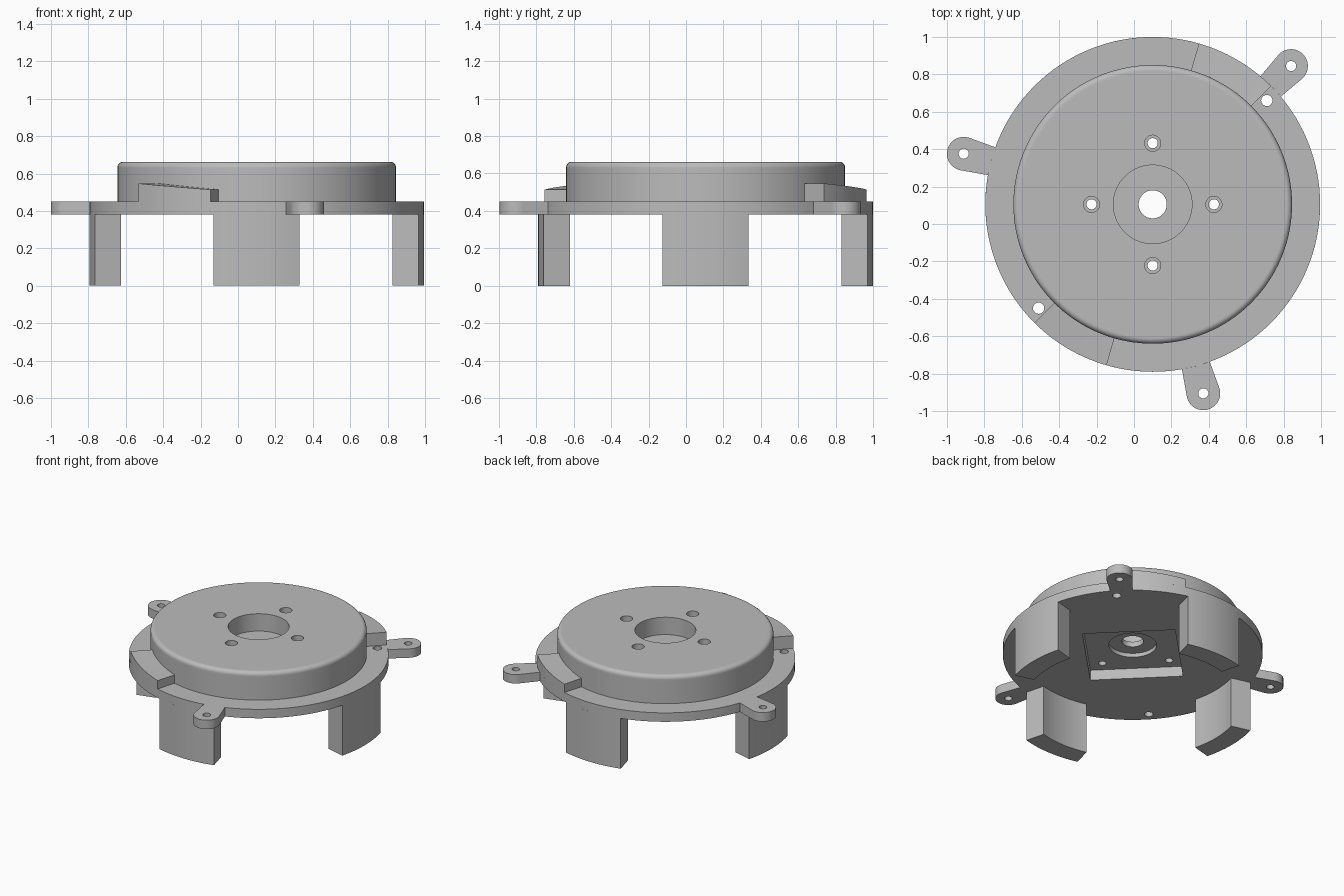
import bpy, bmesh
from math import sin, cos, pi, radians, asin
from mathutils import Matrix, Vector

if "Cube" in bpy.data.objects:
    bpy.data.objects.remove(bpy.data.objects["Cube"])

CX, CY = 0.10, 0.105           # axis of the round body
R_FLANGE, R_DOME = 0.895, 0.745
Z_LOW, Z_FLANGE, Z_TOP = 0.382, 0.45, 0.662

grey = bpy.data.materials.new("plain grey")
grey.diffuse_color = (0.5, 0.5, 0.5, 1)
grey.use_nodes = True
grey.node_tree.nodes["Principled BSDF"].inputs["Base Color"].default_value = grey.diffuse_color


def make(name, bm):
    bmesh.ops.recalc_face_normals(bm, faces=bm.faces)
    me = bpy.data.meshes.new(name)
    bm.to_mesh(me)
    bm.free()
    me.materials.append(grey)
    ob = bpy.data.objects.new(name, me)
    ob.location = (CX, CY, 0)
    bpy.context.collection.objects.link(ob)
    return ob


def lathe(name, profile, n=128):
    """Revolve a closed (radius, z) profile around the axis."""
    bm = bmesh.new()
    rings = [[bm.verts.new((r * cos(2 * pi * i / n), r * sin(2 * pi * i / n), z))
              for r, z in profile] for i in range(n)]
    m = len(profile)
    for i in range(n):
        a, b = rings[i], rings[(i + 1) % n]
        for j in range(m):
            k = (j + 1) % m
            bm.faces.new((a[j], b[j], b[k], a[k]))
    return make(name, bm)


def sector(name, a0, a1, r0, r1, z0, top0, top1, n=14):
    """Ring segment whose top may slope from top0 to top1."""
    bm = bmesh.new()
    rows = []
    for i in range(n + 1):
        t = i / n
        a = radians(a0 + (a1 - a0) * t)
        top = top0 + (top1 - top0) * t
        rows.append([bm.verts.new((r * cos(a), r * sin(a), z))
                     for r, z in ((r0, z0), (r1, z0), (r1, top), (r0, top))])
    for a, b in zip(rows, rows[1:]):
        for j in range(4):
            k = (j + 1) % 4
            bm.faces.new((a[j], b[j], b[k], a[k]))
    bm.faces.new(rows[0])
    bm.faces.new(rows[-1])
    return make(name, bm)


def add_drill(bm, r, ang, dist, z0, z1, n=32):
    p = (dist * cos(radians(ang)), dist * sin(radians(ang)), (z0 + z1) / 2)
    bmesh.ops.create_cone(bm, cap_ends=True, segments=n, radius1=r, radius2=r,
                          depth=z1 - z0, matrix=Matrix.Translation(p))


def cut(ob, bm):
    """Subtract the cutter mesh from the object and discard the cutter."""
    cutter = make("cutter", bm)
    cutter.hide_render = True
    mod = ob.modifiers.new("cut", 'BOOLEAN')
    mod.operation, mod.solver, mod.object = 'DIFFERENCE', 'EXACT', cutter
    bpy.context.view_layer.objects.active = ob
    bpy.ops.object.modifier_apply(modifier=mod.name)
    bpy.data.objects.remove(cutter)


# Round body: flange, filleted dome, top recess, bore and pilot recess
f = 0.03
fillet = [(R_DOME - f + f * cos(i * pi / 16), Z_TOP - f + f * sin(i * pi / 16))
          for i in range(9)]
body = lathe("body", [
    (0.075, 0.49), (0.165, 0.49), (0.165, Z_LOW), (R_FLANGE, Z_LOW),
    (R_FLANGE, Z_FLANGE), (R_DOME, Z_FLANGE), (R_DOME, Z_TOP - f - 0.01)]
    + fillet + [(R_DOME - f - 0.01, Z_TOP), (0.21, Z_TOP), (0.21, 0.53), (0.075, 0.53)])

# Square pocket underneath, turned 45 degrees
bm = bmesh.new()
bmesh.ops.create_cube(bm, size=1, matrix=Matrix.Translation((0, 0, 0.41))
                      @ Matrix.Rotation(pi / 4, 4, 'Z')
                      @ Matrix.Diagonal((0.64, 0.64, 0.10, 1)))
cut(body, bm)

# Screw holes through the dome and two holes in the flange
bm = bmesh.new()
for a in (0, 90, 180, 270):
    add_drill(bm, 0.027, a, 0.327, 0.40, 0.56)
for a in (42.3, 222.3):
    add_drill(bm, 0.030, a, 0.825, 0.30, 0.50)
cut(body, bm)

# Wider screw head bores from the top
bm = bmesh.new()
for a in (0, 90, 180, 270):
    add_drill(bm, 0.043, a, 0.327, 0.53, 0.75)
cut(body, bm)

# Four curved legs
for i in range(4):
    sector(f"leg_{i + 1}", i * 90 - 14.9, i * 90 + 14.9, 0.75, R_FLANGE, 0, Z_LOW, Z_LOW)

# Two sloping ramps on the flange
for i in range(2):
    sector(f"ramp_{i + 1}", 45 + i * 180, 74 + i * 180, R_DOME, R_FLANGE,
           Z_FLANGE, 0.547, 0.514)

# Three mounting tabs with rounded ends
TAB_R, TAB_D, HALF = 0.09, 1.046, 0.077
for i, ang in enumerate((45, 165, 285)):
    bm = bmesh.new()
    half = asin(HALF / R_FLANGE)
    pts = [(R_FLANGE * cos(half * t / 3), R_FLANGE * sin(half * t / 3))
           for t in range(3, -4, -1)]
    pts += [(TAB_D + TAB_R * cos(radians(t)), TAB_R * sin(radians(t)))
            for t in range(-96, 97, 8)]
    base = bm.faces.new([bm.verts.new((x, y, Z_LOW)) for x, y in pts])
    ext = bmesh.ops.extrude_face_region(bm, geom=[base], use_keep_orig=True)
    bmesh.ops.translate(bm, vec=Vector((0, 0, Z_FLANGE - Z_LOW)),
                        verts=[v for v in ext["geom"] if isinstance(v, bmesh.types.BMVert)])
    bmesh.ops.rotate(bm, verts=bm.verts, matrix=Matrix.Rotation(radians(ang), 3, 'Z'))
    tab = make(f"mounting_tab_{i + 1}", bm)
    hole = bmesh.new()
    add_drill(hole, 0.027, ang, TAB_D, 0.30, 0.50)
    cut(tab, hole)

# Smooth the round walls, keep the edges crisp
bpy.ops.object.select_all(action='SELECT')
bpy.context.view_layer.objects.active = body
bpy.ops.object.shade_smooth_by_angle(angle=radians(25))
